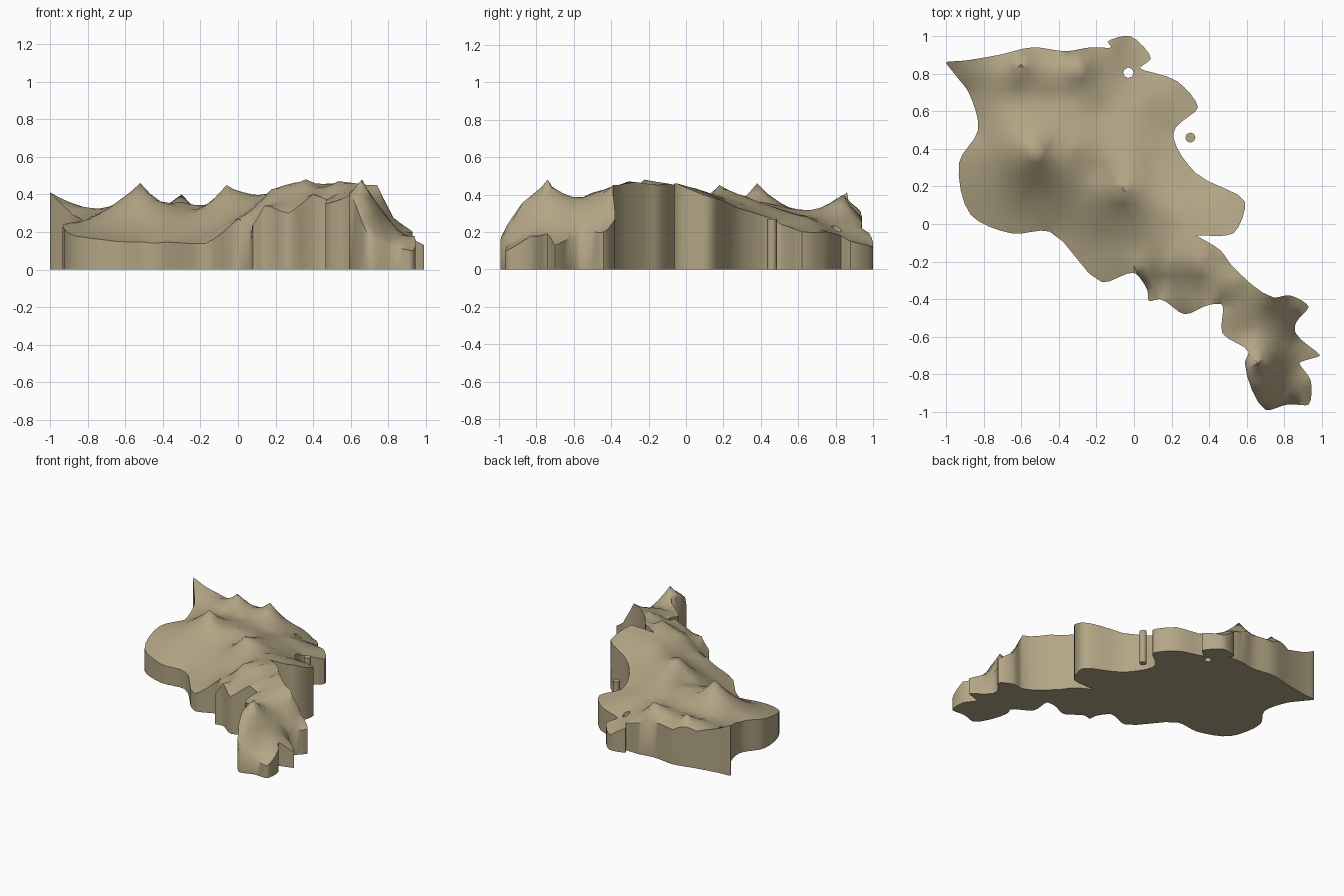
import bpy
import bmesh
import math
from mathutils import Vector
from mathutils.geometry import delaunay_2d_cdt, interpolate_bezier

default_cube = bpy.data.objects.get("Cube")
if default_cube:
    bpy.data.objects.remove(default_cube, do_unlink=True)

# Border of the land, clockwise from the north-west corner: x, y, height in hundredths
BORDER = [
    (-100, 86, 41), (-90, 87, 36), (-72, 90, 30), (-54, 94, 28), (-36, 92, 28),
    (-23, 94, 25), (-12, 94, 22), (-14, 97, 20), (-2, 100, 12), (9, 88, 15),
    (3, 83, 18), (23, 76, 20), (34, 62, 20), (22, 51, 24), (21, 46, 27),
    (33, 27, 33), (59, 12, 39), (53, -5, 46), (33, -6, 45), (46, -14, 45),
    (52, -22, 46), (74, -39, 45), (83, -38, 27), (93, -44, 20), (86, -53, 20),
    (86, -58, 17), (99, -70, 13), (88, -74, 19), (94, -83, 18), (93, -96, 10),
    (82, -96, 12), (70, -99, 17), (59, -74, 40), (61, -68, 41), (47, -58, 35),
    (47, -43, 37), (40, -43, 40), (27, -48, 30), (14, -40, 34), (8, -41, 24),
    (7, -35, 19), (0, -26, 27), (-17, -31, 14), (-45, -4, 14), (-65, -5, 15),
    (-87, 5, 18), (-93, 33, 24), (-83, 50, 25), (-88, 70, 29), (-94, 78, 35),
]

# Peaks, saddles and valleys inside the border, in the same units
RELIEF = [
    (-52, 38, 46), (-63, 40, 37), (-70, 55, 31), (-52, 53, 34), (-62, 68, 29),
    (-80, 80, 33), (-60, 85, 39), (-44, 84, 33), (-45, 68, 30), (-33, 70, 32),
    (-30, 84, 40), (-42, 42, 35), (-30, 42, 36), (-50, 15, 24), (-75, 25, 25),
    (-30, 10, 25), (-15, -10, 21), (-18, 28, 32), (-16, 60, 29), (-17, 82, 28),
    (-6, 18, 45), (-6, 32, 39), (-5, 45, 34), (-8, 6, 33), (5, 65, 28),
    (10, 30, 35), (6, 10, 39), (22, 6, 43), (10, -2, 36), (38, 6, 43),
    (5, -13, 30), (18, -20, 43), (36, -22, 48), (43, -24, 43), (30, -34, 37),
    (53, -31, 47), (57, -50, 41), (58, -58, 37), (70, -45, 40), (66, -74, 48),
    (78, -62, 30), (80, -80, 22), (68, -87, 36), (76, -91, 20),
]

GRID_STEP = 0.055
HOLE = Vector((-0.03, 0.805))
HOLE_RADIUS = 0.028


def to_units(points):
    return [Vector(point) / 100 for point in points]


def solve(matrix, values):
    """Gaussian elimination with row pivoting."""
    size = len(values)
    rows = [row + [value] for row, value in zip(matrix, values)]
    for col in range(size):
        pivot = max(range(col, size), key=lambda r: abs(rows[r][col]))
        rows[col], rows[pivot] = rows[pivot], rows[col]
        for r in range(col + 1, size):
            factor = rows[r][col] / rows[col][col]
            rows[r] = [a - factor * b for a, b in zip(rows[r], rows[col])]
    result = [0.0] * size
    for r in reversed(range(size)):
        known = sum(rows[r][c] * result[c] for c in range(r + 1, size))
        result[r] = (rows[r][size] - known) / rows[r][r]
    return result


def make_height_function(samples):
    """Radial interpolation that passes through every sample."""
    centres = [sample.xy for sample in samples]
    matrix = [[(a - b).length for b in centres] for a in centres]
    weights = solve(matrix, [sample.z for sample in samples])

    def height(point):
        total = sum(w * (point - c).length for w, c in zip(weights, centres))
        return min(max(total, 0.08), 0.485)

    return height


def round_coast(points, segments=4):
    """Smooth a closed outline; the sharper a corner, the less it is rounded."""
    count = len(points)
    tangents = []
    for i, point in enumerate(points):
        before = (point - points[i - 1]).normalized()
        after = (points[(i + 1) % count] - point).normalized()
        softness = (1 + before.dot(after)) / 2
        tangents.append((before + after).normalized() * softness / 3)
    coast = []
    for i, start in enumerate(points):
        j = (i + 1) % count
        reach = (points[j] - start).length
        handles = (start + tangents[i] * reach, points[j] - tangents[j] * reach)
        curve = interpolate_bezier(start, *handles, points[j], segments + 1)
        coast += [Vector(p).xy for p in curve[:-1]]
    return coast


def ring(centre, radius, count):
    angles = [math.tau * i / count for i in range(count)]
    return [centre + radius * Vector((math.cos(a), math.sin(a))) for a in angles]


def finish(name, bm, material):
    bmesh.ops.recalc_face_normals(bm, faces=bm.faces)
    mesh = bpy.data.meshes.new(name)
    bm.to_mesh(mesh)
    bm.free()
    mesh.materials.append(material)
    obj = bpy.data.objects.new(name, mesh)
    bpy.context.collection.objects.link(obj)
    bpy.ops.object.select_all(action="DESELECT")
    obj.select_set(True)
    bpy.context.view_layer.objects.active = obj
    bpy.ops.object.shade_smooth_by_angle(angle=math.radians(50))


def raise_block(bm, height):
    """Extrude the flat footprint and lift its top to the terrain height."""
    extruded = bmesh.ops.extrude_face_region(bm, geom=bm.faces[:])
    for item in extruded["geom"]:
        if isinstance(item, bmesh.types.BMVert):
            item.co.z = height(item.co.xy)


# Sandy earth colour
earth = bpy.data.materials.new("sandy_earth")
earth.use_nodes = True
colour = (0.45, 0.38, 0.235, 1)
earth.diffuse_color = colour
shader = next(n for n in earth.node_tree.nodes if n.type == "BSDF_PRINCIPLED")
shader.inputs["Base Color"].default_value = colour
shader.inputs["Roughness"].default_value = 0.9

border = to_units(BORDER)
relief = to_units(RELIEF)
terrain_height = make_height_function(border + relief)

# Footprint: rounded coast, relief points, hole rim and an even grid between them
outline = round_coast([point.xy for point in border])
fixed = [point.xy for point in relief] + ring(HOLE, HOLE_RADIUS, 8)
steps = int(1 / GRID_STEP)
grid = []
for i in range(-steps, steps + 1):
    for j in range(-steps, steps + 1):
        point = Vector((i + 0.5 * (j % 2), j)) * GRID_STEP
        clear = min((point - other).length for other in outline + fixed)
        if clear > GRID_STEP * 0.5 and (point - HOLE).length > HOLE_RADIUS * 1.5:
            grid.append(point)

footprint = [list(range(len(outline)))[::-1]]
verts, _, faces, *_ = delaunay_2d_cdt(outline + fixed + grid, [], footprint, 1, 1e-5)

# Main terrain block
land = bmesh.new()
land_verts = [land.verts.new((v.x, v.y, 0)) for v in verts]
for face in faces:
    rim = all((verts[i] - HOLE).length < HOLE_RADIUS * 1.05 for i in face)
    if not rim:
        land.faces.new([land_verts[i] for i in face])
bmesh.ops.delete(land, geom=[v for v in land.verts if not v.link_faces], context="VERTS")
raise_block(land, terrain_height)
finish("terrain", land, earth)

# Small detached pillar beside the east edge
pillar = bmesh.new()
pillar.faces.new([pillar.verts.new((p.x, p.y, 0)) for p in ring(Vector((0.3, 0.46)), 0.027, 8)])
raise_block(pillar, lambda point: 0.27)
finish("detached_pillar", pillar, earth)
